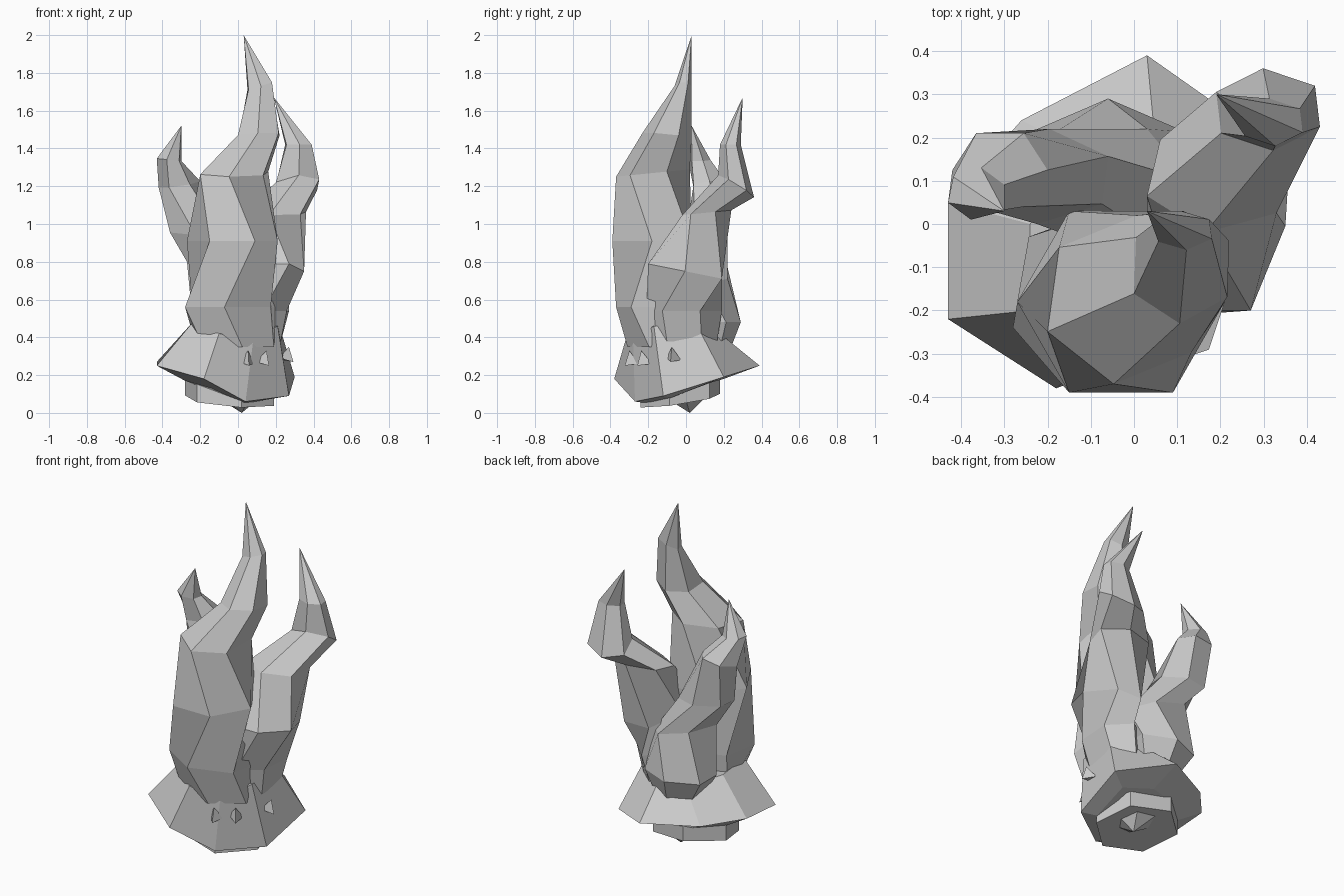
import bpy, bmesh, math


def build(name, rings, tip=None):
    """Loft rings of points, cap the bottom, and finish with a tip or a cap."""
    bm = bmesh.new()
    loops = [[bm.verts.new(p) for p in r] for r in rings]
    n = len(loops[0])
    for a, b in zip(loops, loops[1:]):
        for i in range(n):
            j = (i + 1) % n
            bm.faces.new((a[i], a[j], b[j], b[i]))
    bm.faces.new(loops[0][::-1])
    if tip:
        t = bm.verts.new(tip)
        for i in range(n):
            bm.faces.new((loops[-1][i], loops[-1][(i + 1) % n], t))
    else:
        bm.faces.new(loops[-1])
    bmesh.ops.recalc_face_normals(bm, faces=bm.faces[:])
    me = bpy.data.meshes.new(name)
    bm.to_mesh(me)
    bm.free()
    ob = bpy.data.objects.new(name, me)
    bpy.context.collection.objects.link(ob)
    return ob


def hexagon(x0, x1, y0, y1, z, sx=0, sy=0, phase=0):
    """Six-sided ring filling a box in plan, tilted by slopes sx and sy."""
    raw = [(math.cos(math.radians(60 * i + phase)), math.sin(math.radians(60 * i + phase))) for i in range(6)]
    mx = max(p[0] for p in raw)
    my = max(p[1] for p in raw)
    pts = []
    for u, v in raw:
        dx, dy = u / mx * (x1 - x0) / 2, v / my * (y1 - y0) / 2
        pts.append(((x0 + x1) / 2 + dx, (y0 + y1) / 2 + dy, z + sx * dx + sy * dy))
    return pts


def tongue(name, specs, tip):
    return build(name, [hexagon(*s) for s in specs], tip)


# tall middle tongue, its rings twisting back and forth
tongue("main_flame", [
    (-0.22, 0.19, -0.31, 0.04, 0.35, 0, 0, -20),
    (-0.28, 0.21, -0.37, 0.05, 0.56, 0, 0, -38),
    (-0.27, 0.21, -0.39, 0.03, 0.91),
    (-0.20, 0.16, -0.37, 0.02, 1.27, 0, 0.1, -38),
    (0.00, 0.22, -0.23, 0.03, 1.47, 0.05, -0.1, -32),
    (0.05, 0.18, -0.06, 0.03, 1.73, 0.3, 0, -25),
], (0.03, 0.03, 2.0))

# right tongue, leaning back
tongue("right_flame", [
    (0.03, 0.22, -0.20, 0.16, 0.35, 0, 0, -25),
    (0.02, 0.27, -0.21, 0.19, 0.54, 0, 0, -35),
    (0.03, 0.35, -0.20, 0.19, 0.75, 0, -0.2),
    (0.03, 0.36, -0.02, 0.24, 1.06, 0, 0.1, -40),
    (0.19, 0.43, 0.17, 0.36, 1.20, 0.1, -0.6, -25),
    (0.25, 0.39, 0.18, 0.29, 1.42, 0, 0, -25),
], (0.19, 0.30, 1.67))

# left tongue, hooked at the top
tongue("left_flame", [
    (-0.13, 0.06, 0.02, 0.22, 0.30, 0, 0, 30),
    (-0.24, 0.12, -0.02, 0.29, 0.48, 0, 0, 30),
    (-0.27, 0.13, -0.02, 0.22, 0.74, -0.3),
    (-0.36, -0.06, 0.00, 0.22, 0.94, -0.1, 0, 25),
    (-0.42, -0.20, 0.04, 0.21, 1.21, 0.15, 0.1),
    (-0.43, -0.30, 0.01, 0.13, 1.34, -0.1, 0, 20),
], (-0.30, 0.03, 1.52))

# flared skirt around the foot, with a flattish underside
outer = [(-0.43, -0.22, 0.25), (-0.18, -0.38, 0.18), (0.04, -0.27, 0.06),
         (0.27, -0.12, 0.09), (0.30, 0.20, 0.19), (0.03, 0.39, 0.25),
         (-0.26, 0.24, 0.25), (-0.43, 0.05, 0.27)]
lower = [(-0.28, -0.14, 0.17), (-0.14, -0.24, 0.13), (0.03, -0.20, 0.05),
         (0.19, -0.08, 0.08), (0.19, 0.13, 0.16), (0.03, 0.20, 0.18),
         (-0.15, 0.15, 0.18), (-0.28, 0.02, 0.18)]
upper = [(-0.24, -0.20, 0.48), (-0.10, -0.31, 0.42), (0.08, -0.28, 0.38),
         (0.21, -0.17, 0.46), (0.22, 0.06, 0.46), (0.05, 0.18, 0.42),
         (-0.12, 0.17, 0.42), (-0.24, 0.00, 0.46)]
build("base_skirt", [lower, outer, upper])

# faceted foot below the skirt, slanting down to the right front
build("foot", [hexagon(-0.28, 0.19, -0.24, 0.18, 0.17, -0.1, 0.1, -15),
               hexagon(-0.28, 0.19, -0.24, 0.18, 0.065, -0.08, 0.15, -15)][::-1])
build("foot_tip", [hexagon(-0.14, 0.14, -0.14, 0.12, 0.10)], (0.02, 0.02, 0.0))

# small spikes on the skirt
for i, (x, y, z) in enumerate([(0.05, -0.28, 0.25), (0.14, -0.22, 0.25), (0.25, -0.07, 0.27)]):
    a, s = math.atan2(y, x), 0.045
    ring = [(x + s * math.cos(a + k * 2.094), y + s * math.sin(a + k * 2.094), z + 0.01 * k) for k in range(3)]
    build(f"spike_{i + 1}", [ring], (x + 0.02 * math.cos(a), y + 0.02 * math.sin(a), z + 0.08))
